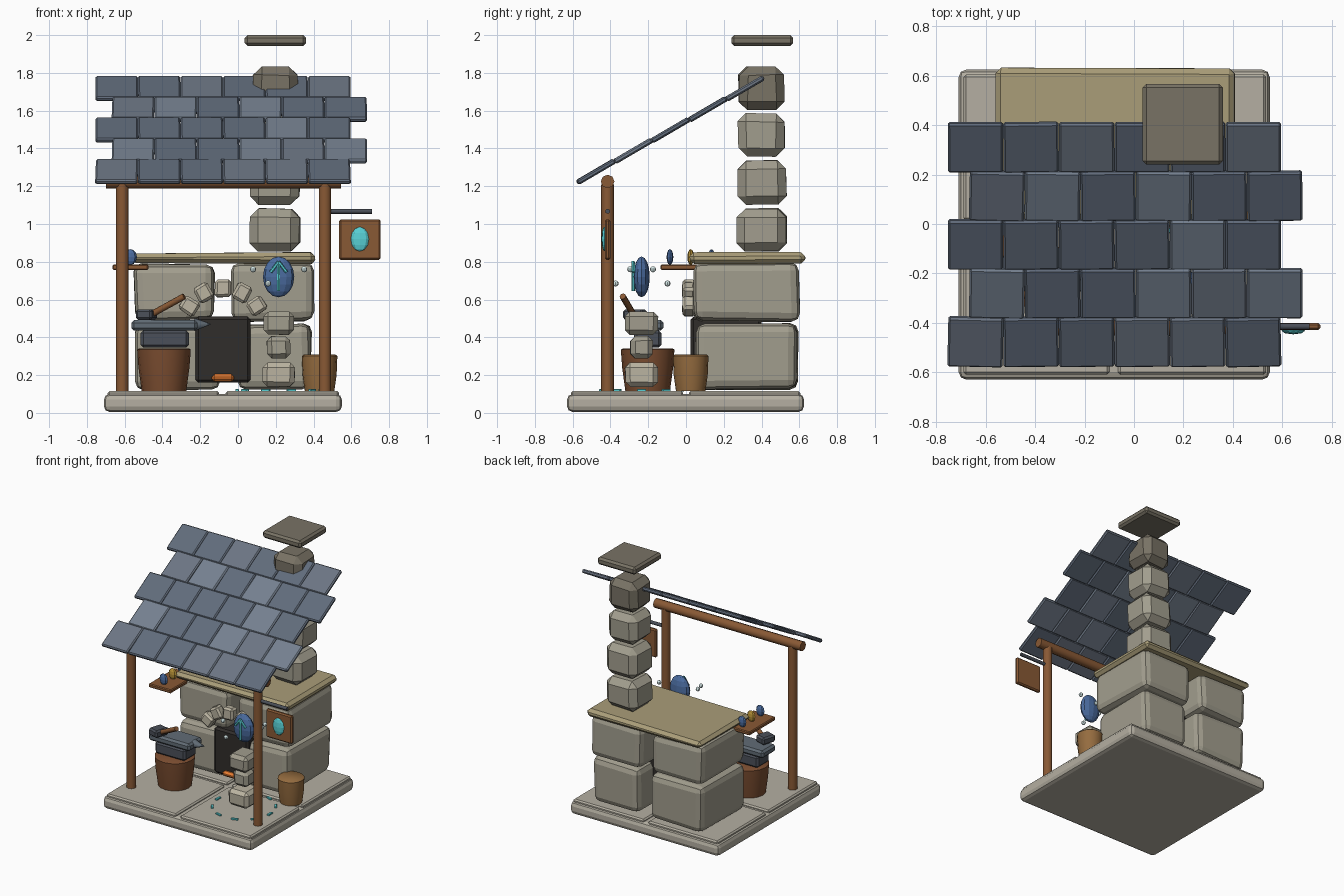
import bpy, bmesh, math, random
from mathutils import Vector, Matrix, Euler

if "Cube" in bpy.data.objects:
    bpy.data.objects.remove(bpy.data.objects["Cube"])

random.seed(4)
COL = dict(stone=(.36, .34, .27), pale=(.50, .46, .36), floor=(.46, .43, .36), tan=(.40, .34, .19),
           dark_stone=(.19, .17, .13), wood=(.25, .10, .035), barrel=(.20, .075, .03), bucket=(.30, .15, .05),
           iron=(.07, .08, .10), steel=(.12, .15, .18), soot=(.03, .026, .024), ember=(.8, .2, .03),
           blue=(.07, .15, .35), gold=(.5, .3, .04), teal=(.1, .65, .68), white=(.7, .85, .85),
           slate0=(.15, .18, .23), slate1=(.18, .22, .28), slate2=(.12, .15, .20))
MATS = {}
for n, c in COL.items():
    MATS[n] = bpy.data.materials.new(n)
    MATS[n].diffuse_color = (*c, 1)


def finish(bm, name, mat, loc=(0, 0, 0), rot=(0, 0, 0), smooth=False):
    bmesh.ops.recalc_face_normals(bm, faces=bm.faces)
    me = bpy.data.meshes.new(name)
    bm.to_mesh(me)
    bm.free()
    me.materials.append(MATS[mat])
    ob = bpy.data.objects.new(name, me)
    ob.location, ob.rotation_euler = loc, rot
    bpy.context.collection.objects.link(ob)
    if smooth:
        bpy.ops.object.select_all(action='DESELECT')
        ob.select_set(True)
        bpy.context.view_layer.objects.active = ob
        bpy.ops.object.shade_smooth_by_angle(angle=math.radians(50))
    return ob


def box(name, mat, lo, hi, bevel=.01, seg=1, rot=(0, 0, 0), jitter=0):
    """Bevelled block between two corners, optionally with slightly uneven corners."""
    lo, hi = Vector(lo), Vector(hi)
    bm = bmesh.new()
    bmesh.ops.create_cube(bm, size=1)
    for v in bm.verts:
        v.co = v.co * (hi - lo)
        v.co -= Vector(random.uniform(0, jitter) * math.copysign(1, c) for c in v.co)
    bmesh.ops.bevel(bm, geom=bm.edges[:], offset=bevel, segments=seg, profile=.5, affect='EDGES')
    return finish(bm, name, mat, (lo + hi) / 2, rot)


def rod(name, mat, a, b, r1, r2=None, n=10):
    """Round bar or cone from point a to b."""
    a, b = Vector(a), Vector(b)
    bm = bmesh.new()
    bmesh.ops.create_cone(bm, cap_ends=True, segments=n, radius1=r1, radius2=r1 if r2 is None else r2,
                          depth=(b - a).length)
    rot = (b - a).to_track_quat('Z', 'Y').to_euler()
    return finish(bm, name, mat, (a + b) / 2, rot, True)


def gem(name, mat, c, radii, n=8, m=6):
    bm = bmesh.new()
    bmesh.ops.create_uvsphere(bm, u_segments=n, v_segments=m, radius=1)
    bmesh.ops.scale(bm, vec=radii, verts=bm.verts)
    return finish(bm, name, mat, c)


def lathe(name, mat, c, profile, n=16):
    """Turned solid from (radius, height) pairs."""
    bm = bmesh.new()
    rings = [[bm.verts.new((r * math.cos(2 * math.pi * i / n), r * math.sin(2 * math.pi * i / n), z))
              for i in range(n)] for r, z in profile]
    for p, q in zip(rings, rings[1:]):
        for i in range(n):
            bm.faces.new((p[i], p[(i + 1) % n], q[(i + 1) % n], q[i]))
    bm.faces.new(rings[0][::-1])
    bm.faces.new(rings[-1])
    return finish(bm, name, mat, c, smooth=True)


# Base slab and paving
box("base_slab", "floor", (-.71, -.63, .005), (.55, .625, .1), .03, 2)
for i, (x0, x1) in enumerate(((-.69, -.10), (-.065, .535))):
    for j, (y0, y1) in enumerate(((-.61, -.015), (.015, .605))):
        box(f"paving_{i}{j}", "floor", (x0, y0, .07), (x1, y1, .116), .01)

# Hearth: four big stones, counter slab, firebox
for name, lo, hi in (("low_left", (-.55, .045, .12), (-.09, .6, .48)), ("low_right", (-.01, .04, .12), (.395, .6, .475)),
                     ("top_left", (-.555, .04, .485), (-.115, .61, .795)), ("top_right", (-.04, .03, .48), (.405, .61, .80))):
    box("hearth_stone_" + name, "stone", lo, hi, .045, 2, jitter=.015)
counter = box("counter", "tan", (-.565, .015, .785), (.415, .635, .852), .022, jitter=.01)
box("firebox", "soot", (-.225, .025, .16), (.065, .4, .51), .015)
box("embers", "ember", (-.14, .0, .165), (-.02, .06, .205), .015)

# Arch of small stones over the firebox
for i in range(5):
    a = math.radians(32 + 29 * i)
    c = Vector((-.08 + .21 * math.cos(a), .015, .46 + .20 * math.sin(a)))
    h = Vector((.046, .037, .05))
    box(f"arch_stone_{i}", "pale", c - h, c + h, .014, rot=(0, math.pi / 2 - a, 0), jitter=.006)

# Chimney and floating cap
for i, (z0, z1) in enumerate(((.85, 1.09), (1.095, 1.34), (1.35, 1.59), (1.6, 1.84))):
    h = .14 - .005 * i
    box(f"chimney_stone_{i}", "stone" if i < 3 else "dark_stone", (.197 - h, .4 - h, z0), (.197 + h, .4 + h, z1),
        .045, rot=(0, 0, random.uniform(-.04, .04)), jitter=.012)
box("chimney_cap", "dark_stone", (.035, .24, 1.943), (.36, .567, 2.0), .015)

# Slate roof
y0, z0, y1, z1 = -.575, 1.222, .41, 1.772
ang = math.atan2(z1 - z0, y1 - y0)
run = math.hypot(y1 - y0, z1 - z0) / 5
for r in range(5):
    t = (r + .5) / 5
    c = Vector((0, y0 + (y1 - y0) * t, z0 + (z1 - z0) * t))
    for k in range(6):
        c.x = (-.642 if r % 2 == 0 else -.555) + .225 * k
        h = Vector((.112, run / 2 + .002, .014))
        box(f"slate_{r}_{k}", f"slate{random.randrange(3)}", c - h, c + h, .008,
            rot=(ang + .02, 0, random.uniform(-.025, .025)))

# Posts and front beam
for side, x in (("left", -.613), ("right", .46)):
    rod("post_" + side, "wood", (x, -.415, .11), (x, -.415, 1.21), .034)
rod("front_beam", "wood", (-.70, -.415, 1.225), (.545, -.415, 1.225), .036, n=8)

# Hanging sign
rod("sign_bracket", "iron", (.47, -.415, 1.067), (.71, -.415, 1.067), .013, n=8)
box("sign_board", "wood", (.535, -.43, .81), (.755, -.40, 1.025), .009)
gem("sign_emblem", "teal", (.645, -.432, .92), (.048, .015, .065))

# Anvil on its stump
lathe("anvil_stump", "barrel", (-.392, -.203, 0), ((.118, .115), (.135, .24), (.142, .335), (.13, .342)))
box("anvil_foot", "iron", (-.515, -.275, .345), (-.26, -.13, .437), .015)
box("anvil_face", "steel", (-.565, -.285, .435), (-.215, -.12, .492), .015)
rod("anvil_horn", "steel", (-.23, -.203, .468), (-.145, -.203, .47), .034, .003, 8)

# Hammer
box("hammer_head", "iron", (-.53, -.325, .492), (-.44, -.215, .548), .012, rot=(0, 0, -.3))
rod("hammer_handle", "wood", (-.47, -.275, .515), (-.285, -.335, .617), .017, n=8)

# Bucket
lathe("bucket", "bucket", (.432, .025, 0), ((.078, .115), (.09, .2), (.094, .30), (.085, .308)))

# Wall shelf with small gems
box("shelf", "wood", (-.665, -.135, .757), (-.475, .18, .785), .006)
for i, m in enumerate(("blue", "gold", "blue")):
    gem(f"shelf_gem_{i}", m, (-.57, -.085 + .11 * i, .825), (.035, .018, .042))

# Stone pedestal with floating crystal
px, py = .215, -.235
for i, (za, zb, w, d, m) in enumerate(((.135, .27, .088, .09, "pale"), (.285, .41, .064, .062, "stone"),
                                       (.412, .54, .083, .09, "stone"))):
    box(f"pedestal_stone_{i}", m, (px - w, py - d, za), (px + w, py + d, zb), .025, jitter=.006)
gem("crystal", "blue", (px, py, .72), (.083, .043, .108), 12, 8)
rod("arrow_shaft", "teal", (px, -.28, .645), (px, -.28, .80), .009, n=6)
for s in (-1, 1):
    rod(f"arrow_barb_{s}", "teal", (px, -.28, .80), (px + .042 * s, -.277, .745), .009, n=6)
for i, (a, z) in enumerate(((24, .76), (68, .685), (204, .76), (248, .685))):
    a = math.radians(a)
    gem(f"orbit_bead_{i}", "white", (px + .148 * math.cos(a), py + .148 * math.sin(a), z), (.016,) * 3)

# Ring of glowing floor chips
for i in range(10):
    a = 2 * math.pi * i / 10
    c = Vector((px + .22 * math.cos(a), py + .22 * math.sin(a), .12))
    h = Vector((.024, .009, .006))
    box(f"floor_chip_{i}", "teal", c - h, c + h, .002, rot=(0, 0, a + math.pi / 2))

for m in bpy.data.materials:
    if m.users and not m.is_grease_pencil:
        m.use_nodes = True
        m.node_tree.nodes["Principled BSDF"].inputs["Base Color"].default_value = m.diffuse_color
